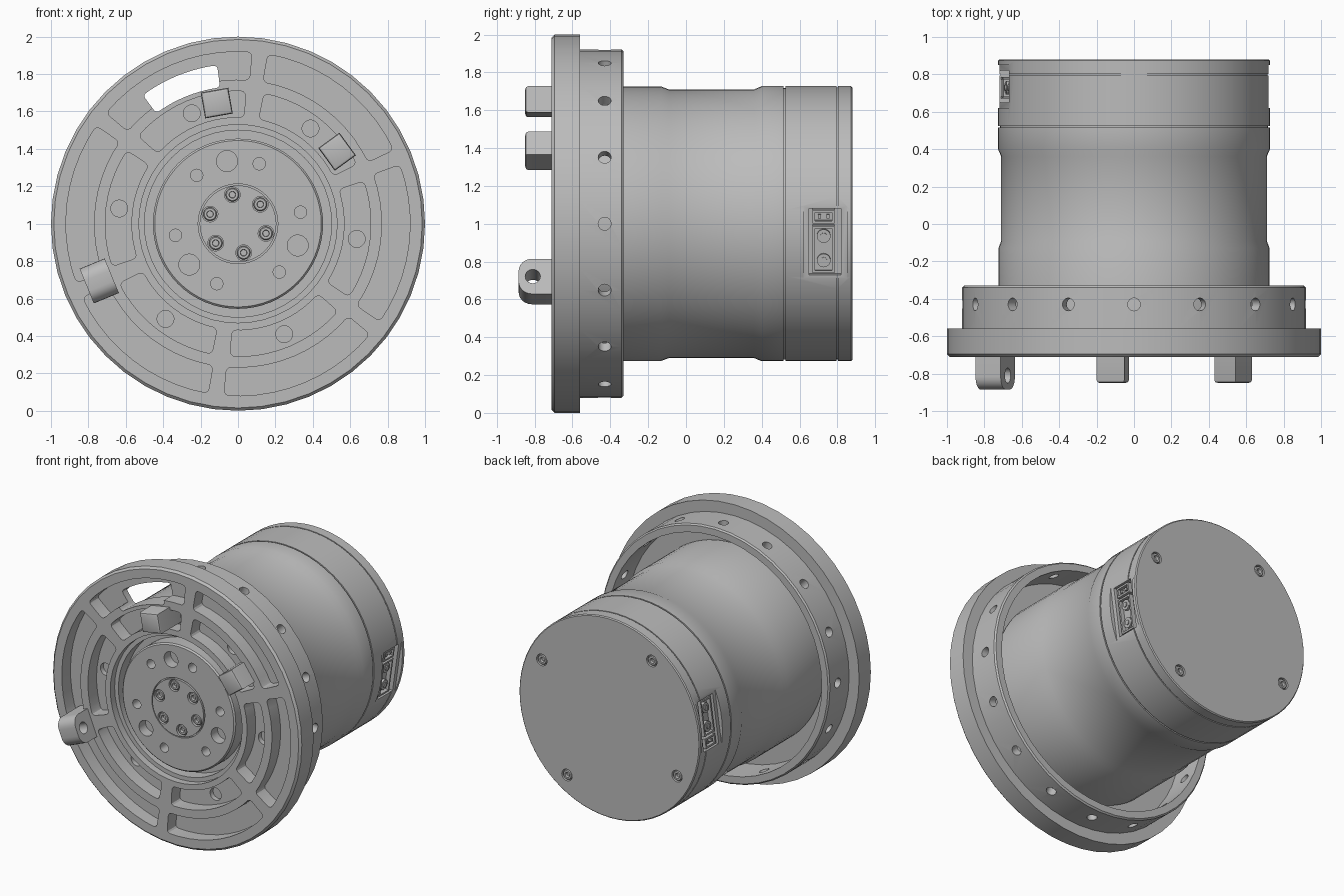
import bpy, bmesh
from math import sin, cos, radians, pi
from mathutils import Matrix, Vector

if "Cube" in bpy.data.objects:
    bpy.data.objects.remove(bpy.data.objects["Cube"])

grey = bpy.data.materials.new("machined_grey")
grey.use_nodes = True
grey.diffuse_color = (0.5, 0.5, 0.5, 1)
grey.node_tree.nodes["Principled BSDF"].inputs["Base Color"].default_value = (0.5, 0.5, 0.5, 1)

TILT = -7.3   # rotation of the flange pattern, degrees
SIX = [60 * k for k in range(6)]


def frame(deg):
    """Local axes: x radial, y along the motor axis, z tangential."""
    a = radians(deg)
    m = Matrix(((cos(a), 0, -sin(a)), (0, 1, 0), (sin(a), 0, cos(a)))).to_4x4()
    m.translation = (0, 0, 1)
    return m


def finish(bm, name):
    bmesh.ops.recalc_face_normals(bm, faces=bm.faces[:])
    mesh = bpy.data.meshes.new(name)
    bm.to_mesh(mesh)
    bm.free()
    mesh.materials.append(grey)
    mesh.shade_smooth()
    mesh.set_sharp_from_angle(angle=radians(28))
    obj = bpy.data.objects.new(name, mesh)
    bpy.context.collection.objects.link(obj)
    return obj


def lathe(bm, profile, segs, matrix=Matrix.Translation((0, 0, 1)), closed=False):
    """Revolve (radius, y) points round the local y axis."""
    rings = []
    for i in range(segs):
        a = 2 * pi * i / segs
        rings.append([bm.verts.new(matrix @ Vector((r * cos(a), y, r * sin(a)))) for r, y in profile])
    n = len(profile)
    for i in range(segs):
        p, q = rings[i], rings[(i + 1) % segs]
        for j in range(n if closed else n - 1):
            k = (j + 1) % n
            bm.faces.new((p[j], p[k], q[k], q[j]))
    bmesh.ops.remove_doubles(bm, verts=[v for ring in rings for v in ring], dist=1e-5)


def box(bm, deg, r, y, t):
    """Block spanning the radial, axial and tangential ranges."""
    mid = [(a + b) / 2 for a, b in (r, y, t)]
    size = [b - a for a, b in (r, y, t)]
    m = frame(deg) @ Matrix.Translation(mid) @ Matrix.Diagonal((*size, 1))
    return bmesh.ops.create_cube(bm, size=1, matrix=m)["verts"]


def rod(bm, deg, pos, radius, length, radial=False, segs=24):
    turn = Matrix.Rotation(pi / 2, 4, "Y" if radial else "X")
    bmesh.ops.create_cone(bm, cap_ends=True, segments=segs, radius1=radius, radius2=radius,
                          depth=length, matrix=frame(deg) @ Matrix.Translation(pos) @ turn)


def sector(bm, r0, r1, a0, a1, y0, y1, corner=0.025, n=10):
    """Ring sector with rounded corners."""
    steps = [radians(a0 + (a1 - a0) * i / n) for i in range(n + 1)]
    outline = [(r1, a) for a in steps] + [(r0, a) for a in reversed(steps)]
    low, high = [[bm.verts.new((r * cos(a), y, 1 + r * sin(a))) for r, a in outline] for y in (y0, y1)]
    bm.faces.new(low)
    bm.faces.new(high[::-1])
    m = len(outline)
    for i in range(m):
        j = (i + 1) % m
        bm.faces.new((low[i], low[j], high[j], high[i]))
    edges = [bm.edges.get((low[i], high[i])) for i in (0, n, n + 1, m - 1)]
    bmesh.ops.bevel(bm, geom=edges, offset=corner, segments=3, profile=0.5, affect="EDGES")


def cut(obj, bm):
    """Subtract a bmesh from an object and bake the result."""
    tool = finish(bm, "cutter")
    tool.hide_render = True
    mod = obj.modifiers.new("cut", "BOOLEAN")
    mod.operation, mod.solver, mod.object = "DIFFERENCE", "EXACT", tool
    dg = bpy.context.evaluated_depsgraph_get()
    mesh = bpy.data.meshes.new_from_object(obj.evaluated_get(dg))
    obj.modifiers.clear()
    obj.data = mesh
    mesh.shade_smooth()
    mesh.set_sharp_from_angle(angle=radians(28))
    bpy.data.objects.remove(tool)


def screws(name, spots, y, out, size):
    """Socket head screws; out is the facing along y."""
    bm = bmesh.new()
    s = size
    for deg, r in spots:
        m = frame(deg) @ Matrix.Translation((r, y, 0))
        lathe(bm, [(0.45 * s, -0.02 * out), (0.5 * s, 0), (0.85 * s, 0), (s, -0.006 * out), (s, -0.05 * out)], 24, m)
        lathe(bm, [(0, -0.02 * out), (0.55 * s, -0.02 * out), (0.55 * s, 0)], 6, m)
    finish(bm, name)


# Front flange with its rear skirt
bm = bmesh.new()
lathe(bm, [(0.53, -0.71), (0.985, -0.71), (1, -0.695), (1, -0.56), (0.92, -0.56), (0.92, -0.34),
           (0.91, -0.33), (0.86, -0.33), (0.86, -0.56), (0.5, -0.56), (0.5, -0.66), (0.53, -0.66)],
      48, closed=True)
flange = finish(bm, "front_flange")

# Two rings of pockets
bm = bmesh.new()
for a in SIX:
    mid = a + 60 + TILT
    sector(bm, 0.77, 0.92, mid - 27.3, mid + 27.3, -0.8, -0.61)
    sector(bm, 0.57, 0.71, mid - 26, mid + 26, -0.8, -0.61)
cut(flange, bm)

# Through slot, bolt holes and radial holes in the skirt
bm = bmesh.new()
sector(bm, 0.735, 0.855, 97.5, 126.5, -0.9, -0.5, 0.02)
for a in SIX:
    rod(bm, a + TILT, (0.64, -0.635, 0), 0.045, 0.12)
for i in range(16):
    rod(bm, i * 22.5, (0.9, -0.43, 0), 0.034, 0.2, radial=True)
cut(flange, bm)

# Bayonet tabs
for i, deg in enumerate((100, 36)):
    bm = bmesh.new()
    box(bm, deg, (0.585, 0.725), (-0.85, -0.59), (-0.075, 0.075))
    edges = [e for e in bm.edges if all(v.co.y < -0.8 for v in e.verts)]
    bmesh.ops.bevel(bm, geom=edges, offset=0.015, segments=2, profile=0.5, affect="EDGES")
    finish(bm, f"front_tab_{i + 1}")

# Pierced lug
LUG = -157.6
bm = bmesh.new()
box(bm, LUG, (0.73, 0.875), (-0.885, -0.59), (-0.1, 0.1))
radial = frame(LUG).col[0].to_3d()
edges = [e for e in bm.edges if all(v.co.y < -0.8 for v in e.verts)
         and abs((e.verts[0].co - e.verts[1].co).normalized().dot(radial)) > 0.9]
bmesh.ops.bevel(bm, geom=edges, offset=0.07, segments=6, profile=0.5, affect="EDGES")
lug = finish(bm, "pierced_lug")
bm = bmesh.new()
rod(bm, LUG, (0.8, -0.81, 0), 0.04, 0.4, radial=True)
cut(lug, bm)

# Output hub
bm = bmesh.new()
lathe(bm, [(0, -0.69), (0.205, -0.69), (0.205, -0.67), (0.213, -0.67), (0.213, -0.685), (0.445, -0.685),
           (0.455, -0.675), (0.455, -0.54), (0, -0.54)], 64)
hub = finish(bm, "output_hub")
bm = bmesh.new()
for a in SIX:
    rod(bm, a + 41, (0.158, -0.69, 0), 0.042, 0.06, segs=20)
    rod(bm, a + 10.5, (0.34, -0.69, 0), 0.033, 0.16, segs=20)
for a in (100, -20, -140):
    rod(bm, a, (0.34, -0.69, 0), 0.056, 0.16)
cut(hub, bm)
screws("hub_screws", [(a + 41, 0.158) for a in SIX], -0.685, -1, 0.036)

# Motor body with waist and seam grooves
bm = bmesh.new()
lathe(bm, [(0, -0.57), (0.7, -0.57), (0.725, -0.55), (0.725, -0.13), (0.71, -0.09), (0.71, 0.36),
           (0.727, 0.4), (0.727, 0.515), (0.717, 0.515), (0.717, 0.525), (0.727, 0.525), (0.727, 0.795),
           (0.719, 0.795), (0.719, 0.803), (0.727, 0.803), (0.727, 0.873), (0.72, 0.88), (0, 0.88)], 64)
body = finish(bm, "motor_body")

# Rear screws sit in counterbores
REAR = [(27, 0.61), (124, 0.61), (207, 0.61), (304, 0.61)]
bm = bmesh.new()
for deg, r in REAR:
    rod(bm, deg, (r, 0.88, 0), 0.042, 0.05, segs=20)
cut(body, bm)
screws("rear_cover_screws", REAR, 0.877, 1, 0.036)

# Connector recesses: a shallow flat, then a deep socket
SIDES = {"left": -8, "right": 172}
for r, y, t in (((0.7, 0.9), (0.62, 0.85), (-0.21, 0.21)), ((0.64, 0.9), (0.65, 0.82), (-0.175, 0.18))):
    bm = bmesh.new()
    for deg in SIDES.values():
        box(bm, deg, r, y, t)
    cut(body, bm)

# Power and signal connectors
for side, deg in SIDES.items():
    for kind, lo, hi, pins in (("power", -0.165, 0.085, (-0.1, 0.03)), ("signal", 0.1, 0.17, ())):
        bm = bmesh.new()
        wall, top, y0, y1 = 0.012, 0.695, 0.67, 0.785
        for y, t in (((y0, y0 + wall), (lo, hi)), ((y1 - wall, y1), (lo, hi)),
                     ((y0, y1), (lo, lo + wall)), ((y0, y1), (hi - wall, hi))):
            box(bm, deg, (0.63, top), y, t)
        box(bm, deg, (0.63, 0.665), (y0, y1), (lo, hi))
        for t in pins:
            rod(bm, deg, (0.665, 0.728, t), 0.036, 0.045, radial=True, segs=20)
            rod(bm, deg, (0.67, 0.728, t), 0.018, 0.05, radial=True, segs=12)
        if not pins:
            for y in (0.705, 0.75):
                box(bm, deg, (0.64, 0.69), (y - 0.008, y + 0.008), (0.125, 0.145))
        finish(bm, f"{side}_{kind}_connector")
